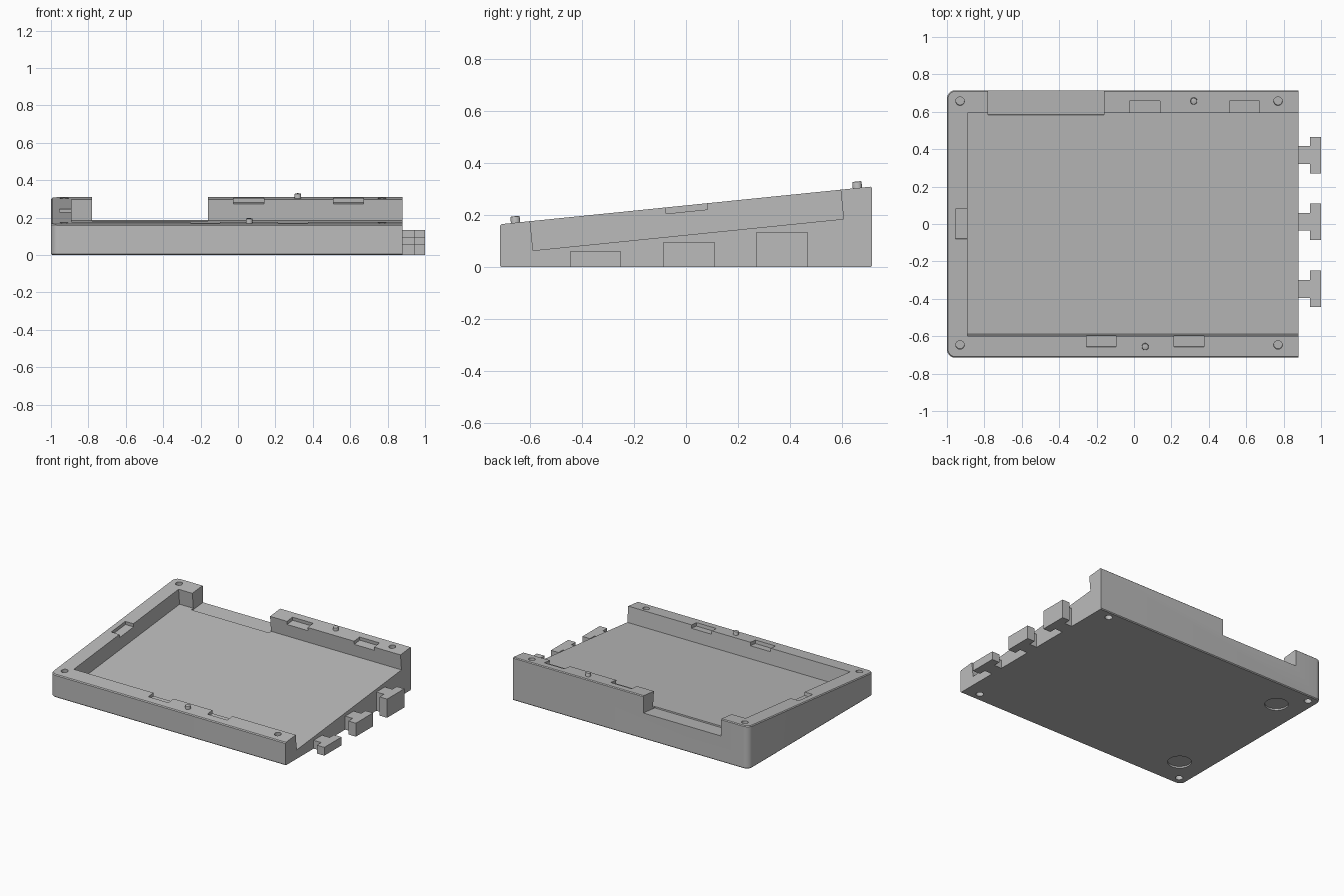
import bpy, bmesh, math
from mathutils import Matrix, Vector

if "Cube" in bpy.data.objects:
    bpy.data.objects.remove(bpy.data.objects["Cube"], do_unlink=True)

grey = bpy.data.materials.new("light_grey")
grey.use_nodes = True
colour = (0.5, 0.5, 0.5, 1)
grey.diffuse_color = colour
grey.node_tree.nodes["Principled BSDF"].inputs["Base Color"].default_value = colour

LEFT, RIGHT, HALF_Y = -1.0, 0.88, 0.715
MID_Z, SLOPE = 0.2375, 0.1014
# Frame lying on the sloped top: local z is the distance above that plane
TILT = Matrix.Translation((0, 0, MID_Z)) @ Matrix.Rotation(math.atan(SLOPE), 4, "X")
FLAT = Matrix.Identity(4)


def make(name, bm):
    bmesh.ops.recalc_face_normals(bm, faces=bm.faces[:])
    mesh = bpy.data.meshes.new(name)
    bm.to_mesh(mesh)
    bm.free()
    mesh.materials.append(grey)
    ob = bpy.data.objects.new(name, mesh)
    bpy.context.collection.objects.link(ob)
    return ob


def box(name, x, y, z, frame=FLAT):
    bm = bmesh.new()
    size = Matrix.Diagonal((x[1] - x[0], y[1] - y[0], z[1] - z[0], 1))
    centre = Matrix.Translation((sum(x) / 2, sum(y) / 2, sum(z) / 2))
    bmesh.ops.create_cube(bm, size=1, matrix=frame @ centre @ size)
    return make(name, bm)


def disc(name, x, y, z, radius, frame=FLAT, bevel=0):
    bm = bmesh.new()
    bmesh.ops.create_cone(bm, cap_ends=True, segments=32, radius1=radius, radius2=radius,
                          depth=z[1] - z[0])
    if bevel:
        rim = [e for e in bm.edges if all(v.co.z > 0 for v in e.verts)]
        bmesh.ops.bevel(bm, geom=rim, offset=bevel, segments=2, affect="EDGES", profile=0.5)
    bm.transform(frame @ Matrix.Translation((x, y, sum(z) / 2)))
    return make(name, bm)


def cut(ob, cutter):
    cutter.hide_render = True
    mod = ob.modifiers.new("cut", "BOOLEAN")
    mod.operation, mod.solver, mod.object = "DIFFERENCE", "EXACT", cutter
    deps = bpy.context.evaluated_depsgraph_get()
    mesh = bpy.data.meshes.new_from_object(ob.evaluated_get(deps))
    ob.modifiers.clear()
    ob.data = mesh
    bpy.data.objects.remove(cutter, do_unlink=True)


def wedge_body():
    # Rounded corners on the closed end, square corners on the open end
    r = 0.045
    outline = [(RIGHT, -HALF_Y), (RIGHT, HALF_Y)]
    for cy, start in ((HALF_Y - r, 90), (-HALF_Y + r, 180)):
        for i in range(9):
            a = math.radians(start + i * 90 / 8)
            outline.append((LEFT + r + r * math.cos(a), cy + r * math.sin(a)))
    bm = bmesh.new()
    low = [bm.verts.new((x, y, 0)) for x, y in outline]
    high = [bm.verts.new((x, y, MID_Z + SLOPE * y)) for x, y in outline]
    bm.faces.new(low[::-1])
    bm.faces.new(high)
    n = len(outline)
    for i in range(n):
        j = (i + 1) % n
        bm.faces.new((low[i], low[j], high[j], high[i]))
    bm.normal_update()
    # Fine chamfer round the rims
    rims = [e for e in bm.edges
            if (all(v in low for v in e.verts) or all(v in high for v in e.verts))
            and not all(v.co.x > RIGHT - 0.01 for v in e.verts)]
    bmesh.ops.bevel(bm, geom=rims, offset=0.006, segments=1, affect="EDGES", profile=0.5)
    return make("wedge_tray", bm)


tray = wedge_body()

# Sloped pocket, open at the right end, and the notch through the back wall
cut(tray, box("pocket_cutter", (-0.89, 1.2), (-0.602, 0.597), (-0.113, 0.2), TILT))
cut(tray, box("notch_cutter", (-0.78, -0.16), (0.575, 0.95), (-0.123, 0.2), TILT))

# Shallow latch recesses along the rim
for x, y in (((-0.025, 0.14), (0.57, 0.66)), ((0.51, 0.67), (0.57, 0.66)),
             ((-0.255, -0.095), (-0.66, -0.57)), ((0.215, 0.375), (-0.66, -0.57)),
             ((-0.955, -0.86), (-0.08, 0.08))):
    cut(tray, box("latch_cutter", x, y, (-0.024, 0.05), TILT))

# Corner holes above and below
for x in (-0.93, 0.77):
    for y in (-0.65, 0.66):
        cut(tray, disc("top_hole_cutter", x, y, (-0.03, 0.05), 0.023, TILT))
        cut(tray, disc("bottom_hole_cutter", x, y, (-0.05, 0.08), 0.025))

# Round foot recesses under the closed end
for y in (-0.49, 0.495):
    cut(tray, disc("foot_cutter", -0.8, y, (-0.05, 0.012), 0.078))

parts = [tray]

# Locating pins on the front and back rims
for name, x, y in (("back_pin", 0.32, 0.662), ("front_pin", 0.06, -0.658)):
    parts.append(disc(name, x, y, (-0.02, 0.025), 0.018, TILT, bevel=0.005))

# T-shaped joining tabs, rising towards the back
for name, y, height in (("front_tab", -0.347, 0.06), ("middle_tab", 0.012, 0.097),
                        ("back_tab", 0.368, 0.135)):
    bm = bmesh.new()
    profile = [(0.87, 0.048), (0.94, 0.048), (0.94, 0.098), (1.0, 0.098)]
    profile = [(px, -py) for px, py in profile] + profile[::-1]
    base = bm.faces.new([bm.verts.new((px, y + py, 0)) for px, py in profile])
    top = bmesh.ops.extrude_face_region(bm, geom=[base])["geom"]
    bmesh.ops.translate(bm, vec=Vector((0, 0, height)),
                        verts=[g for g in top if isinstance(g, bmesh.types.BMVert)])
    parts.append(make(name, bm))

# Smooth the rounded corners, holes and pins, keeping edges sharp
bpy.ops.object.select_all(action="DESELECT")
for ob in parts:
    ob.select_set(True)
bpy.context.view_layer.objects.active = tray
bpy.ops.object.shade_smooth_by_angle(angle=math.radians(30))
